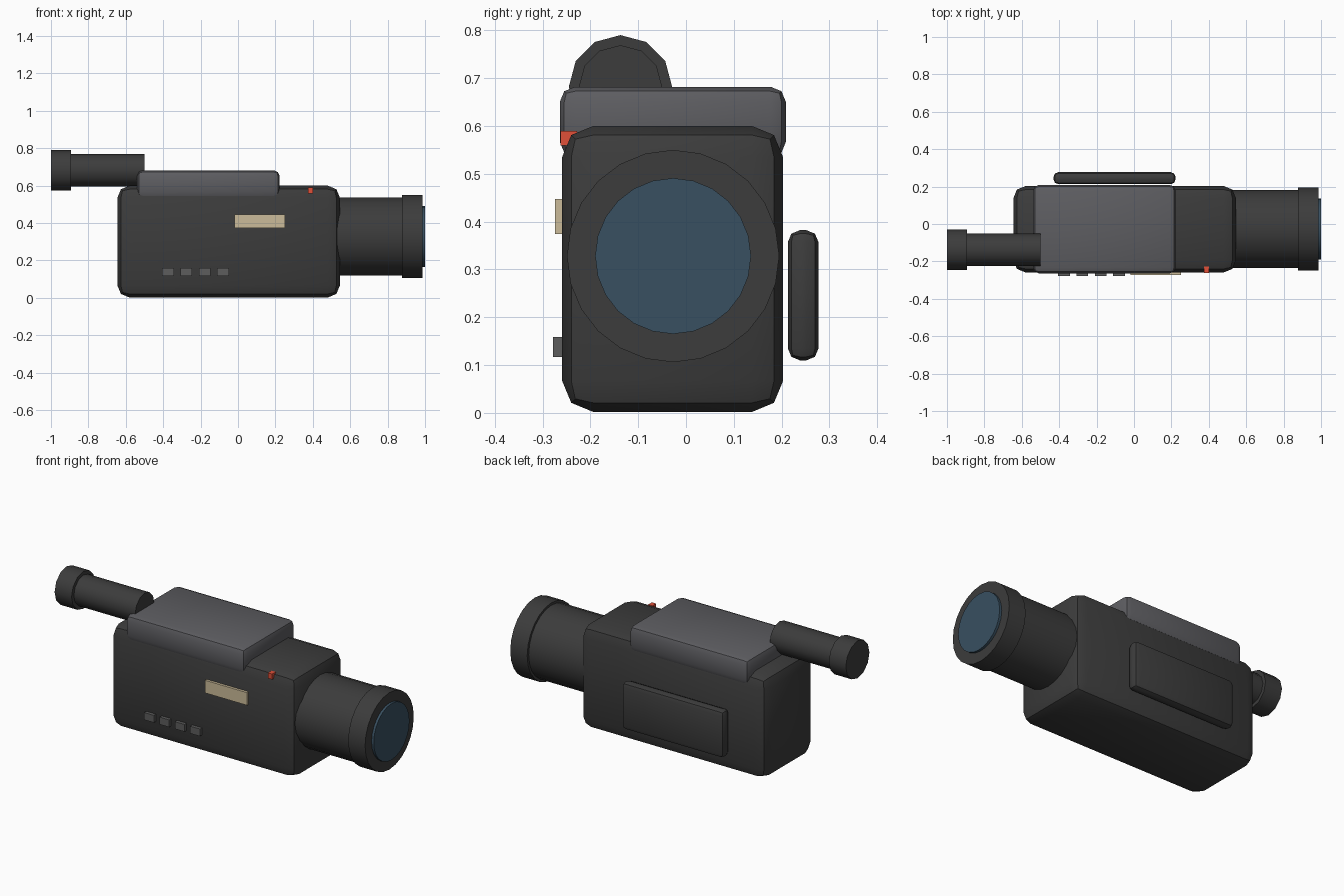
import bpy, bmesh, math
from mathutils import Matrix, Vector

if "Cube" in bpy.data.objects:
    bpy.data.objects.remove(bpy.data.objects["Cube"])


def material(name, rgb):
    m = bpy.data.materials.new(name)
    m.diffuse_color = (*rgb, 1)
    m.use_nodes = True
    m.node_tree.nodes["Principled BSDF"].inputs["Base Color"].default_value = m.diffuse_color
    return m


dark = material("dark_plastic", (0.045, 0.045, 0.045))
lighter = material("grey_plastic", (0.11, 0.11, 0.12))
button_grey = material("button_grey", (0.11, 0.11, 0.11))
glass = material("blue_glass", (0.04, 0.08, 0.12))
beige = material("beige", (0.6, 0.5, 0.32))
red = material("red", (0.75, 0.08, 0.04))


def finish(name, bm, mat):
    mesh = bpy.data.meshes.new(name)
    bm.to_mesh(mesh)
    bm.free()
    mesh.materials.append(mat)
    ob = bpy.data.objects.new(name, mesh)
    bpy.context.collection.objects.link(ob)
    bpy.ops.object.select_all(action='DESELECT')
    ob.select_set(True)
    bpy.context.view_layer.objects.active = ob
    bpy.ops.object.shade_smooth_by_angle(angle=math.radians(35))
    return ob


def box(name, lo, hi, mat, bevel=0):
    lo, hi = Vector(lo), Vector(hi)
    bm = bmesh.new()
    bmesh.ops.create_cube(bm, size=1)
    bmesh.ops.scale(bm, vec=hi - lo, verts=bm.verts)
    bmesh.ops.translate(bm, vec=(lo + hi) / 2, verts=bm.verts)
    if bevel:
        bmesh.ops.bevel(bm, geom=bm.edges[:], offset=bevel, segments=2,
                        profile=0.5, affect='EDGES')
    return finish(name, bm, mat)


def tube(name, x0, x1, y, z, radius, sides, mat):
    bm = bmesh.new()
    bmesh.ops.create_cone(bm, cap_ends=True, segments=sides, radius1=radius,
                          radius2=radius, depth=x1 - x0)
    turn = Matrix.Rotation(math.pi / 2, 4, 'Y')
    bmesh.ops.transform(bm, verts=bm.verts,
                        matrix=Matrix.Translation(((x0 + x1) / 2, y, z)) @ turn)
    return finish(name, bm, mat)


# Main housing, raised cover and hand strap pad
box("body", (-0.645, -0.259, 0.002), (0.545, 0.203, 0.6), dark, 0.065)
box("top_cover", (-0.54, -0.264, 0.535), (0.223, 0.209, 0.682), lighter, 0.032)
box("hand_strap", (-0.43, 0.213, 0.11), (0.222, 0.277, 0.382), dark, 0.025)

# Lens: barrel, front ring and glass
LY, LZ = -0.027, 0.328
tube("lens_barrel", 0.5, 0.9, LY, LZ, 0.208, 24, dark)
tube("lens_ring", 0.878, 0.986, LY, LZ, 0.222, 24, dark)
tube("lens_glass", 0.95, 1.0, LY, LZ, 0.163, 24, glass)

# Viewfinder
VY, VZ = -0.137, 0.682
tube("viewfinder_tube", -0.91, -0.5, VY, VZ, 0.087, 12, dark)
tube("eyepiece", -1.0, -0.892, VY, VZ, 0.108, 12, dark)

# Side details: label plate, record light, button row
box("label_plate", (-0.02, -0.274, 0.374), (0.25, -0.255, 0.447), beige)
box("record_light", (0.374, -0.262, 0.559), (0.401, -0.228, 0.59), red)
for i in range(4):
    x = -0.374 + i * 0.098
    box(f"button_{i + 1}", (x - 0.031, -0.278, 0.117), (x + 0.031, -0.25, 0.159),
        button_grey)
